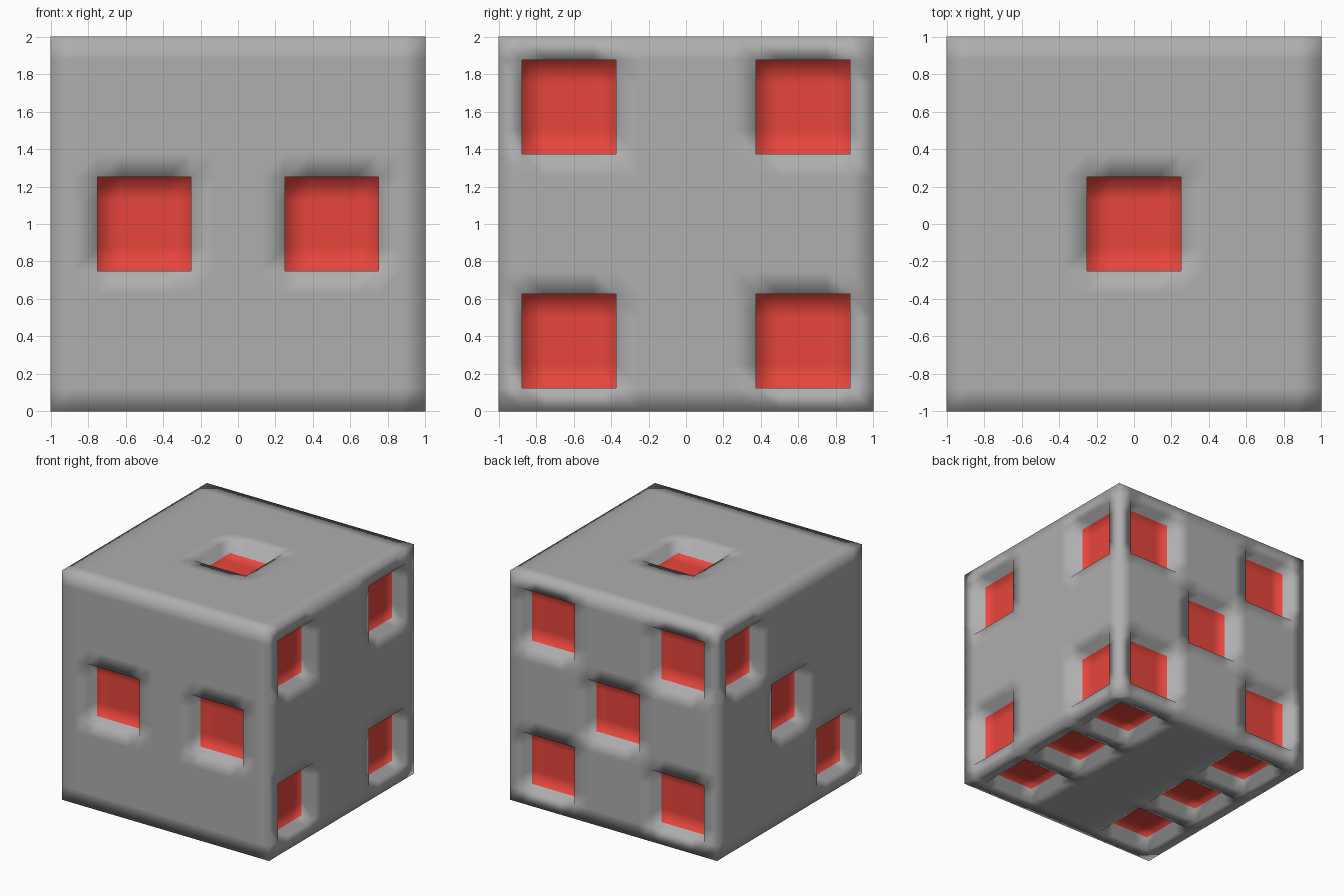
import bpy, bmesh, math
from mathutils import Matrix, Vector

if "Cube" in bpy.data.objects:
    bpy.data.objects.remove(bpy.data.objects["Cube"])

CELLS = 16          # grid cells along each cube edge
STEP = 2 / CELLS    # cell size, also the pip depth
A = 0.625

# Pip centres on each side, relative to the cube centre
pips = [(0, 0, 1)]                                                     # top: 1
pips += [(x, -1, 0) for x in (-0.5, 0.5)]                              # front: 2
pips += [(-1, k * A, k * A) for k in (-1, 0, 1)]                       # left: 3
pips += [(1, y, z) for y in (-A, A) for z in (-A, A)]                  # right: 4
pips += [(x, 1, z) for x in (-A, A) for z in (-A, A)] + [(0, 1, 0)]    # back: 5
pips += [(x, y, -1) for x in (-A, A) for y in (-A, 0, A)]              # bottom: 6

# Materials
grey = bpy.data.materials.new("grey_body")
grey.diffuse_color = (0.425, 0.425, 0.425, 1)
grey.use_nodes = True
grey.node_tree.nodes["Principled BSDF"].inputs["Base Color"].default_value = grey.diffuse_color
red = bpy.data.materials.new("red_pip")
red.diffuse_color = (0.8, 0.06, 0.045, 1)
red.use_nodes = True
red.node_tree.nodes["Principled BSDF"].inputs["Base Color"].default_value = red.diffuse_color

# Cube made of six gridded sides
bm = bmesh.new()
turns = [Matrix.Rotation(math.pi / 2 * k, 4, 'X') for k in range(4)]
turns += [Matrix.Rotation(math.pi / 2 * s, 4, 'Y') for s in (-1, 1)]
for turn in turns:
    bmesh.ops.create_grid(bm, x_segments=CELLS, y_segments=CELLS, size=1,
                          matrix=turn @ Matrix.Translation((0, 0, 1)))
bmesh.ops.remove_doubles(bm, verts=bm.verts, dist=0.001)
bmesh.ops.recalc_face_normals(bm, faces=bm.faces)

# Sink each square pip straight into its side and colour the floor
for p in map(Vector, pips):
    region = [f for f in bm.faces
              if max(abs(d) for d in f.calc_center_median() - p) < 0.25 - STEP / 4
              and max(abs(d) for d in f.calc_center_median()) > 0.999]
    inward = -region[0].normal * STEP
    out = bmesh.ops.extrude_face_region(bm, geom=region)["geom"]
    bmesh.ops.delete(bm, geom=[f for f in region if f.is_valid], context='FACES')
    bmesh.ops.translate(bm, vec=inward,
                        verts=[v for v in out if isinstance(v, bmesh.types.BMVert)])
    for f in out:
        if isinstance(f, bmesh.types.BMFace):
            f.material_index = 1
    bm.normal_update()

# Smooth shading across every edge, standing on the floor
for f in bm.faces:
    f.smooth = True
bmesh.ops.translate(bm, verts=bm.verts, vec=(0, 0, 1))
mesh = bpy.data.meshes.new("die")
bm.to_mesh(mesh)
bm.free()
mesh.materials.append(grey)
mesh.materials.append(red)
bpy.context.collection.objects.link(bpy.data.objects.new("die", mesh))
